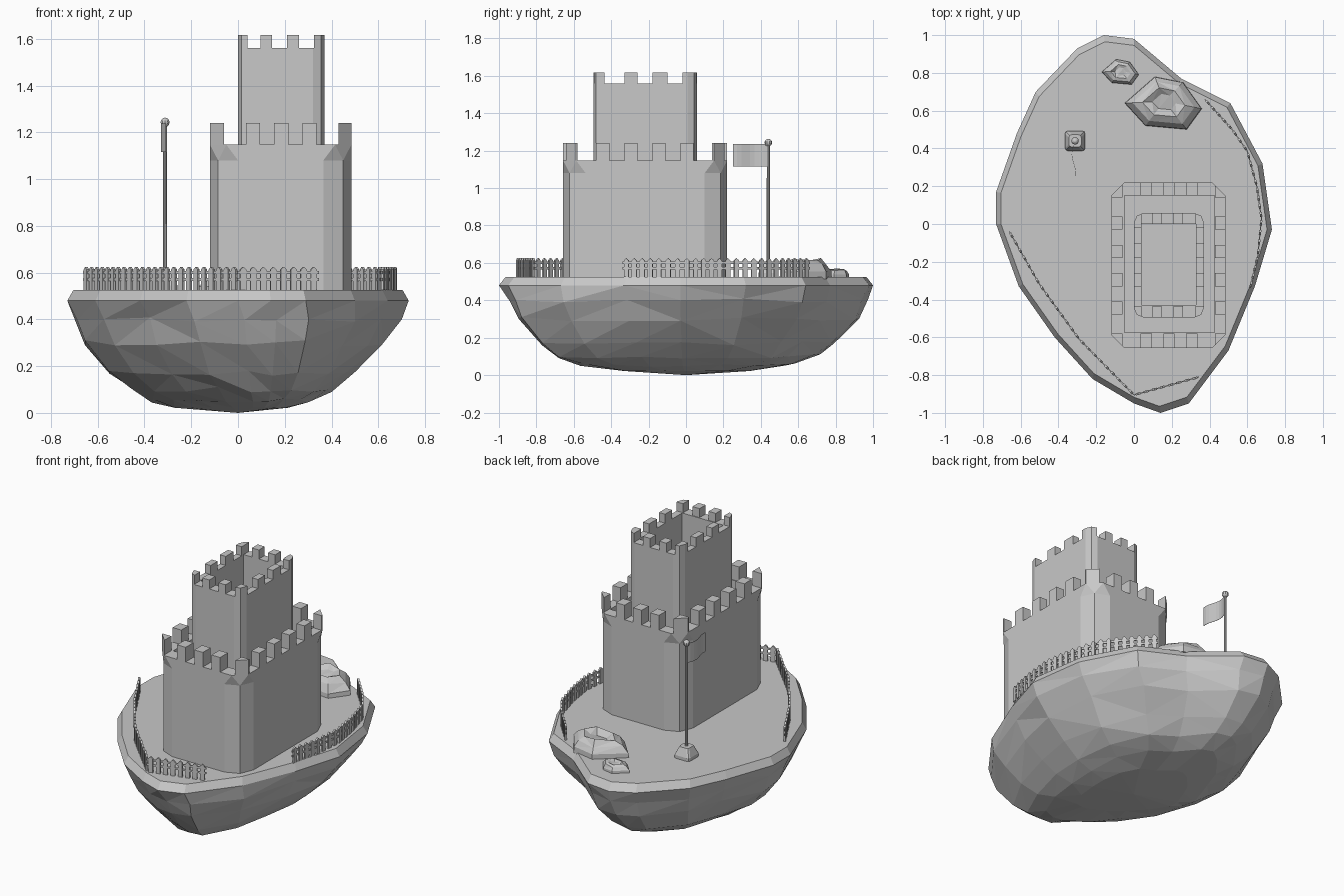
import bpy, bmesh, math, random
from mathutils import Vector, Matrix

random.seed(4)
if "Cube" in bpy.data.objects:
    bpy.data.objects.remove(bpy.data.objects["Cube"])

stone = bpy.data.materials.new("stone grey")
stone.use_nodes = True
GREY = (0.58, 0.58, 0.58, 1)
stone.diffuse_color = GREY
stone.node_tree.nodes["Principled BSDF"].inputs["Base Color"].default_value = GREY
GROUND = 0.525


def finish(bm, name):
    bmesh.ops.recalc_face_normals(bm, faces=bm.faces)
    mesh = bpy.data.meshes.new(name)
    bm.to_mesh(mesh)
    bm.free()
    obj = bpy.data.objects.new(name, mesh)
    bpy.context.collection.objects.link(obj)
    mesh.materials.append(stone)
    return obj


def loft(bm, rings):
    """Skin a stack of equal-length rings and cap both ends."""
    rows = [[bm.verts.new(p) for p in ring] for ring in rings]
    for low, high in zip(rows, rows[1:]):
        for i in range(len(low)):
            j = (i + 1) % len(low)
            bm.faces.new((low[i], low[j], high[j], high[i]))
    bm.faces.new(rows[0])
    bm.faces.new(rows[-1])
    bmesh.ops.remove_doubles(bm, verts=bm.verts, dist=0.0005)


def box(bm, x0, x1, y0, y1, z0, z1):
    size = Matrix.Diagonal((x1 - x0, y1 - y0, z1 - z0, 1))
    mid = Matrix.Translation(((x0 + x1) / 2, (y0 + y1) / 2, (z0 + z1) / 2))
    bmesh.ops.create_cube(bm, size=1, matrix=mid @ size)


ARC = (0, .5, .5, 1)        # two-step corner
CHAMFER = (0, 0, 1, 1)      # single cut corner


def corner_ring(rect, r, z, steps=ARC):
    """Rectangle with softened corners, four points per corner."""
    x0, x1, y0, y1 = rect
    ring = []
    corners = [(x1 - r, y1 - r), (x0 + r, y1 - r), (x0 + r, y0 + r), (x1 - r, y0 + r)]
    for c, (cx, cy) in enumerate(corners):
        for k in steps:
            a = (c + k) * math.pi / 2
            ring.append((cx + r * math.cos(a), cy + r * math.sin(a), z))
    return ring


def carve(obj, cutters):
    """Subtract each cutter, then keep the finished mesh only."""
    for cutter in cutters:
        cutter.hide_render = True
        mod = obj.modifiers.new("cut", 'BOOLEAN')
        mod.operation, mod.solver, mod.object = 'DIFFERENCE', 'EXACT', cutter
    graph = bpy.context.evaluated_depsgraph_get()
    graph.update()
    mesh = bpy.data.meshes.new_from_object(obj.evaluated_get(graph))
    obj.modifiers.clear()
    obj.data = mesh
    for cutter in cutters:
        bpy.data.objects.remove(cutter)


def tower(name, rect, inner, rings, floor, notch, top, gaps_x, gaps_y):
    x0, x1, y0, y1 = rect
    bm = bmesh.new()
    loft(bm, rings)
    body = finish(bm, name)
    hollow, across, along = bmesh.new(), bmesh.new(), bmesh.new()
    box(hollow, *inner, floor, top + 0.1)
    for a, b in gaps_x:
        box(along, a, b, y0 - 0.1, y1 + 0.1, notch, top + 0.1)
    for a, b in gaps_y:
        box(across, x0 - 0.1, x1 + 0.1, a, b, notch, top + 0.1)
    carve(body, [finish(hollow, "hollow"), finish(along, "gaps_along"), finish(across, "gaps_across")])


# Island: one outline, shrunk towards a blunt keel that leans to one side at the front
outline = [(-.16, 1), (-.30, .93), (-.52, .70), (-.62, .48), (-.73, .17), (-.73, 0),
           (-.61, -.33), (-.42, -.60), (-.22, -.82), (0, -.95), (.14, -1), (.29, -.95),
           (.50, -.67), (.64, -.33), (.73, -.03), (.68, .32), (.51, .64), (.25, .77), (0, .98)]
# height, width scale, length scale, sideways shift, front lean
levels = [(.022, .33, .34, -.03, .1), (.055, .46, .58, -.03, .1), (.10, .59, .71, -.03, .09),
          (.17, .72, .8, -.03, .08), (.30, .86, .92, -.02, .06), (.40, .95, .965, 0, .03),
          (.48, 1, 1, 0, 0), (GROUND, .965, .965, 0, 0)]
rings = []
for z, sx, sy, shift, lean in levels:
    rough = 0.012 if .03 < z < .45 else 0
    ring = []
    for x, y in outline:
        if z < .45:
            y = max(y, -.97)
        k = 1 + random.uniform(-rough, rough)
        ring.append((x * sx * k + shift - lean * min(y, 0), y * sy * k,
                     z + random.uniform(-rough, rough)))
    rings.append(ring)
bm = bmesh.new()
loft(bm, rings)
keel = [f for f in bm.faces if all(v.co.z < .03 for v in f.verts)]
tip = bmesh.ops.poke(bm, faces=keel)["verts"][0]
tip.co = (0, 0, 0)
sides = [f for f in bm.faces if len(f.verts) == 4 and f.calc_center_median().z < .45]
bmesh.ops.triangulate(bm, faces=sides)
finish(bm, "island")

# Lower keep: rounded corners meet single cut corners under the battlements
rect = (-.12, .485, -.657, .22)
tower("lower_keep", rect, (-.05, .425, -.575, .15),
      [corner_ring(rect, .12, .5), corner_ring(rect, .12, 1.08),
       corner_ring(rect, .07, 1.147, CHAMFER), corner_ring(rect, .07, 1.24, CHAMFER)],
      1.06, 1.148, 1.24,
      [(-.06, .035), (.095, .155), (.215, .275), (.335, .43)],
      [(-.58, -.48), (-.41, -.33), (-.26, -.18), (-.11, -.03), (.04, .14)])

# Upper keep
rect = (0, .37, -.495, .058)
tower("upper_keep", rect, (.04, .328, -.43, 0),
      [corner_ring(rect, .05, z) for z in (1.02, 1.617)],
      1.2, 1.56, 1.617,
      [(.04, .097), (.146, .21), (.26, .325)],
      [(-.435, -.33), (-.26, -.18), (-.10, -.02)])


# Picket fences
def fence(name, path, step=0.045):
    bm = bmesh.new()
    for a, b in zip(path, path[1:]):
        a, b = Vector(a), Vector(b)
        run = b - a
        frame = Matrix.Translation((a.x, a.y, GROUND)) @ Matrix.Rotation(math.atan2(run.y, run.x), 4, 'Z')
        part = bmesh.new()
        for z in (.04, .07):
            box(part, 0, run.length, -.003, .003, z, z + .012)
        count = round(run.length / step)
        for i in range(count):
            x = run.length * (i + .5) / count
            shape = [(-.013, 0), (.013, 0), (.013, .088), (0, .1), (-.013, .088)]
            loft(part, [[(x + px, t, pz) for px, pz in shape] for t in (-.006, .006)])
        part.transform(frame)
        mesh = bpy.data.meshes.new("span")
        part.to_mesh(mesh)
        part.free()
        bm.from_mesh(mesh)
        bpy.data.meshes.remove(mesh)
    finish(bm, name)


fence("front_fence", [(-.66, -.04), (-.5, -.32), (-.29, -.61), (0, -.905), (.345, -.81)])
fence("side_fence", [(.375, .66), (.52, .5), (.6, .385), (.65, .2), (.675, .03), (.655, -.17), (.615, -.34)])

# Flagpole: tapered foot, rod, ball and rippled flag
PX, PY = -.312, .44
bm = bmesh.new()
loft(bm, [corner_ring((PX - w, PX + w, PY - w, PY + w), .015, z)
          for w, z in ((.053, .5), (.053, .545), (.033, .595))])
finish(bm, "flagpole_foot")

bm = bmesh.new()
bmesh.ops.create_cone(bm, cap_ends=True, segments=10, radius1=.009, radius2=.008, depth=.66,
                      matrix=Matrix.Translation((PX, PY, .9)))
bmesh.ops.create_uvsphere(bm, u_segments=10, v_segments=8, radius=.02,
                          matrix=Matrix.Translation((PX, PY, 1.243)))
finish(bm, "flagpole")

bm = bmesh.new()
ripple = []
for i in range(9):
    t = i / 8
    ripple.append((PX - .014 * math.sin(t * 1.6 * math.pi) - .012 * t, PY - .004 - .186 * t))
sheet = ripple + [(x + .002, y) for x, y in reversed(ripple)]
loft(bm, [[(x, y, z) for x, y in sheet] for z in (1.115, 1.237)])
finish(bm, "flag")


# Boulders: jagged rim with a dipped crown
def boulder(name, cx, cy, size, height):
    shape = [(-.21, -.01), (-.1, -.13), (.12, -.15), (.2, -.04), (.1, .1), (-.05, .13)]
    bm = bmesh.new()
    rings = []
    for s, h in ((1, -.1), (.98, .3), (.8, .75), (.55, 1), (.3, .75)):
        rings.append([(cx + x * s * size, cy + y * s * size,
                       GROUND + height * h * (1 + random.uniform(-.2, .02))) for x, y in shape])
    loft(bm, rings)
    bmesh.ops.triangulate(bm, faces=bm.faces)
    finish(bm, name)


boulder("large_boulder", .16, .65, 1, .1)
boulder("small_boulder", -.07, .81, .48, .05)
